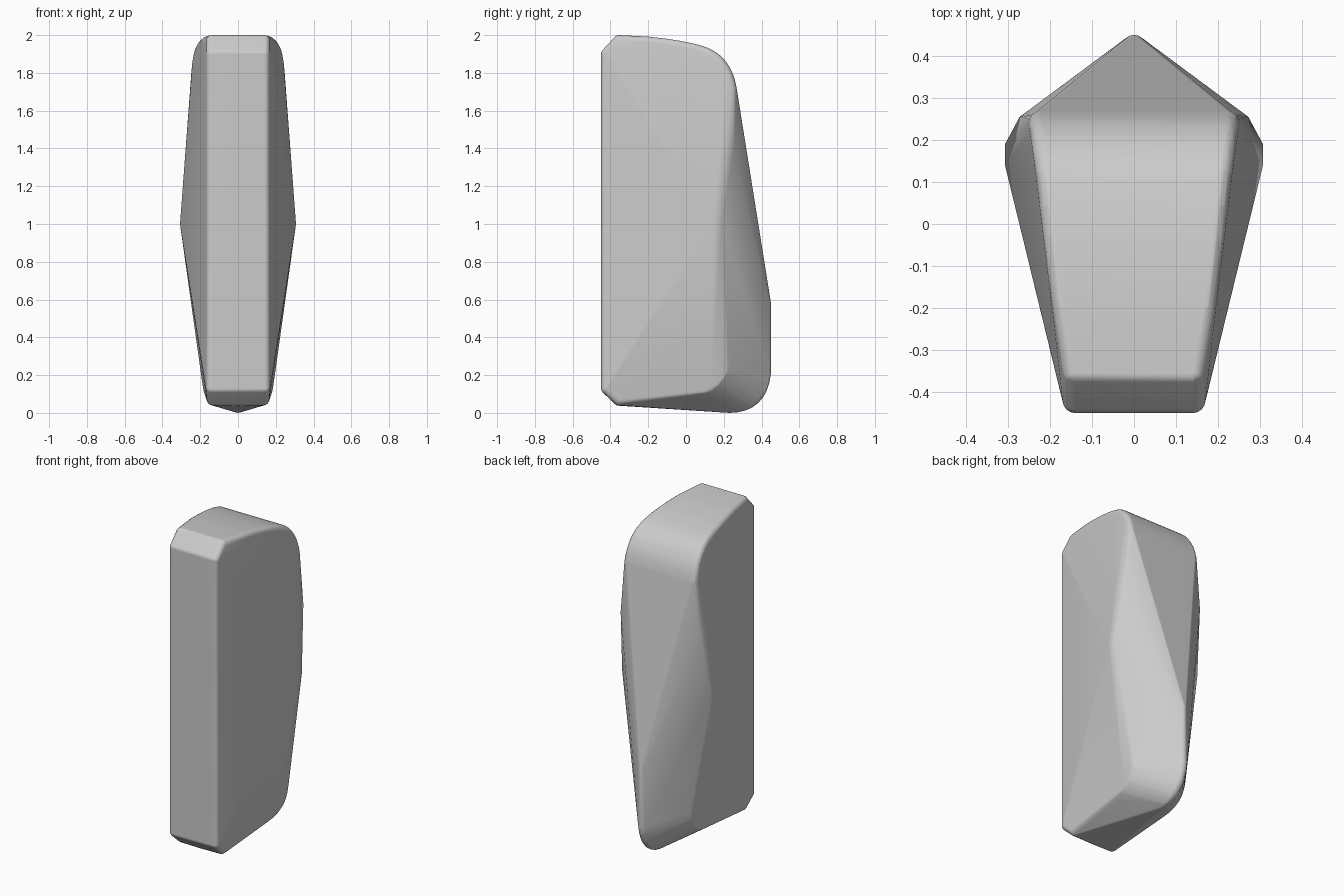
import bpy, bmesh, math

if "Cube" in bpy.data.objects:
    bpy.data.objects.remove(bpy.data.objects["Cube"])

R = 0.03          # edge rounding radius
SEG = 16

def ball(x, y, z, r=R):
    """Points of a small sphere whose outer reach is the given centre + r."""
    pts = [(x, y, z + r), (x, y, z - r)]
    for i in range(1, SEG // 2):
        t = math.pi * i / (SEG // 2)
        for j in range(SEG):
            p = 2 * math.pi * j / SEG
            pts.append((x + r * math.sin(t) * math.cos(p),
                        y + r * math.sin(t) * math.sin(p),
                        z + r * math.cos(t)))
    return pts

def curve(p0, p1, p2, n):
    """Quadratic rounding between two points."""
    return [tuple((1 - t) ** 2 * a + 2 * t * (1 - t) * b + t * t * c
                  for a, b, c in zip(p0, p1, p2))
            for t in (i / n for i in range(n + 1))]

points = []

# front face corners and the chamfers above and below it
side = [(0.14, -0.42, 1.90), (0.14, -0.42, 0.13),
        (0.14, -0.355, 1.97), (0.135, -0.355, 0.07)]

# crowned top running into the rounded upper back edge
side += curve((0.165, -0.2, 1.962), (0.19, 0.0, 1.942), (0.2, 0.09, 1.91), 4)
side += curve((0.2, 0.09, 1.91), (0.215, 0.21, 1.87), (0.222, 0.238, 1.72), 8)

# lower side edge curling up towards the back
side += curve((0.15, 0.05, 0.115), (0.16, 0.2, 0.13), (0.165, 0.21, 0.26), 6)

for x, y, z in side:
    for s in (-1, 1):
        points += ball(s * x, y, z)

# sharp widest points on the flanks and the crease above them
for s in (-1, 1):
    points += [(s * 0.307, 0.14, 1.0), (s * 0.307, 0.19, 1.0),
               (s * 0.272, 0.255, 1.4)]

# back ridge, rounded heel and bottom keel
for y, z in [(0.42, 0.58), (0.42, 0.21)] + curve((0.42, 0.21), (0.40, 0.03), (0.23, 0.03), 8):
    points += ball(0, y, z)
points += ball(0, -0.355, 0.068)

# wrap everything in a convex skin
bm = bmesh.new()
for p in points:
    bm.verts.new(p)
hull = bmesh.ops.convex_hull(bm, input=bm.verts)
loose = [v for v in bm.verts if not v.link_faces]
bmesh.ops.delete(bm, geom=loose, context='VERTS')
bmesh.ops.remove_doubles(bm, verts=bm.verts, dist=0.001)
bmesh.ops.recalc_face_normals(bm, faces=bm.faces)
mesh = bpy.data.meshes.new("stone_body")
bm.to_mesh(mesh)
bm.free()

body = bpy.data.objects.new("stone_body", mesh)
bpy.context.collection.objects.link(body)
bpy.context.view_layer.objects.active = body
body.select_set(True)
bpy.ops.object.shade_smooth_by_angle(angle=math.radians(30))
weighted = body.modifiers.new("weighted_normals", 'WEIGHTED_NORMAL')
weighted.keep_sharp = True
